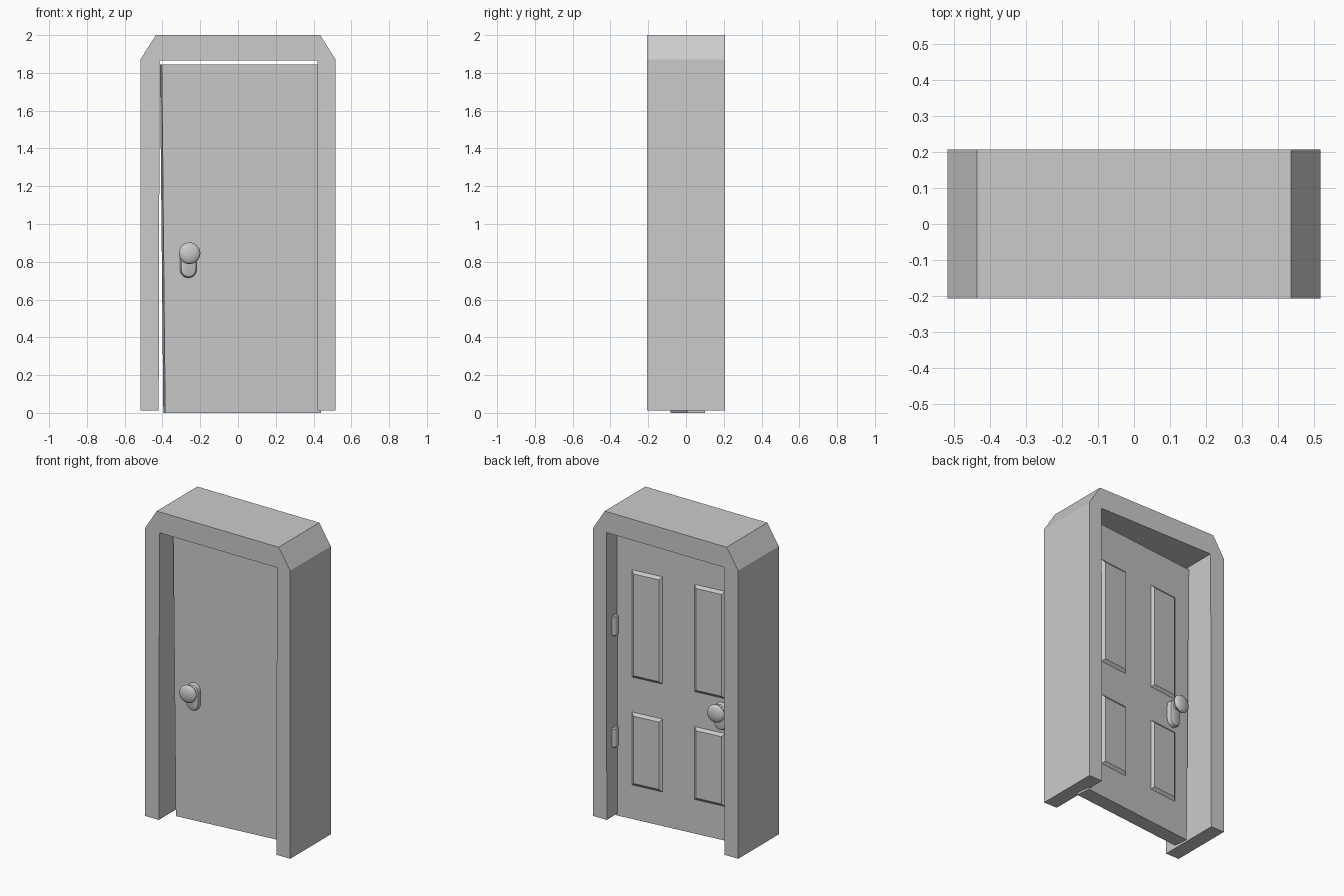
import bpy, bmesh, math
from mathutils import Matrix

if "Cube" in bpy.data.objects:
    bpy.data.objects.remove(bpy.data.objects["Cube"])

THICK = 0.095
# door space: hinge corner at origin, leaf runs along -x, front face at y = 0
DOOR = Matrix.Translation((0.44, 0.005, 0)) @ Matrix.Rotation(math.radians(6.1), 4, 'Z')


def finish(name, bm, matrix=Matrix(), smooth=False):
    bmesh.ops.recalc_face_normals(bm, faces=bm.faces[:])
    mesh = bpy.data.meshes.new(name)
    bm.to_mesh(mesh)
    bm.free()
    ob = bpy.data.objects.new(name, mesh)
    bpy.context.collection.objects.link(ob)
    ob.matrix_world = matrix
    if smooth:
        bpy.context.view_layer.objects.active = ob
        ob.select_set(True)
        bpy.ops.object.shade_smooth_by_angle(angle=math.radians(35))
        ob.select_set(False)
    return ob


def loft(bm, rings):
    """Skin a list of equal-length point rings and cap both ends."""
    vs = [[bm.verts.new(p) for p in r] for r in rings]
    n = len(vs[0])
    for a, b in zip(vs, vs[1:]):
        for i in range(n):
            bm.faces.new((a[i], a[(i + 1) % n], b[(i + 1) % n], b[i]))
    bm.faces.new(vs[0])
    bm.faces.new(vs[-1])


# frame: chamfered arch outline extruded in depth
half = [(0.42, 0.013), (0.517, 0.013), (0.517, 1.87), (0.435, 2.0)]
outline = half + [(-x, z) for x, z in reversed(half)] + [(-0.415, 1.865), (0.422, 1.865)]
bm = bmesh.new()
loft(bm, [[(x, y, z) for x, z in outline] for y in (-0.207, 0.207)])
finish("door_frame", bm)

# door leaf, free edge slightly slanted
bm = bmesh.new()
leaf = [(0, 0), (0, 1.845), (-0.848, 1.845), (-0.83, 0)]
loft(bm, [[(x, y, z) for x, z in leaf] for y in (0, THICK)])
finish("door_leaf", bm, DOOR)


# raised panels on the back face
def panel(name, x0, x1, z0, z1):
    bm = bmesh.new()
    rings = []
    for inset, y in ((0, THICK - 0.01), (0, THICK), (0.018, THICK + 0.014)):
        a, b, c, d = x0 + inset, x1 - inset, z0 + inset, z1 - inset
        rings.append([(a, y, c), (b, y, c), (b, y, d), (a, y, d)])
    loft(bm, rings)
    finish(name, bm, DOOR)


for side, x in (("hinge", -0.312), ("latch", -0.73)):
    for row, z0, z1 in (("upper", 0.915, 1.607), ("lower", 0.22, 0.69)):
        panel(f"{row}_{side}_panel", x, x + 0.205, z0, z1)


# backplates and knobs, mirrored front and back
def plate_ring(r, y, steps=12):
    pts = []
    for zc, start in ((0.845, 0), (0.758, math.pi)):
        for i in range(steps + 1):
            a = start + math.pi * i / steps
            pts.append((r * math.cos(a), y, zc + r * math.sin(a)))
    return pts


PLATE = [(0.043, -0.01), (0.043, 0.014), (0.038, 0.024), (0.028, 0.029)]
KNOB = [(0.022, 0.0), (0.019, 0.045), (0.038, 0.054), (0.053, 0.064), (0.057, 0.073),
        (0.054, 0.082), (0.045, 0.089), (0.025, 0.094), (0.008, 0.096)]
for side, base, sign in (("front", 0, -1), ("back", THICK, 1)):
    place = DOOR @ Matrix.Translation((-0.708, base, 0))
    bm = bmesh.new()
    loft(bm, [plate_ring(r, sign * d) for r, d in PLATE])
    finish(side + "_backplate", bm, place, True)
    bm = bmesh.new()
    loft(bm, [[(r * math.cos(i * math.tau / 32), sign * d, 0.845 + r * math.sin(i * math.tau / 32))
               for i in range(32)] for r, d in KNOB])
    finish(side + "_knob", bm, place, True)

# hinge barrels with softened ends
for name, z in (("upper_hinge", 1.24), ("lower_hinge", 0.52)):
    bm = bmesh.new()
    loft(bm, [[(r * math.cos(i * math.tau / 20), r * math.sin(i * math.tau / 20), h)
               for i in range(20)]
              for r, h in ((0.02, -0.063), (0.026, -0.057), (0.026, 0.057), (0.02, 0.063))])
    finish(name, bm, Matrix.Translation((0.425, 0.128, z)), True)
